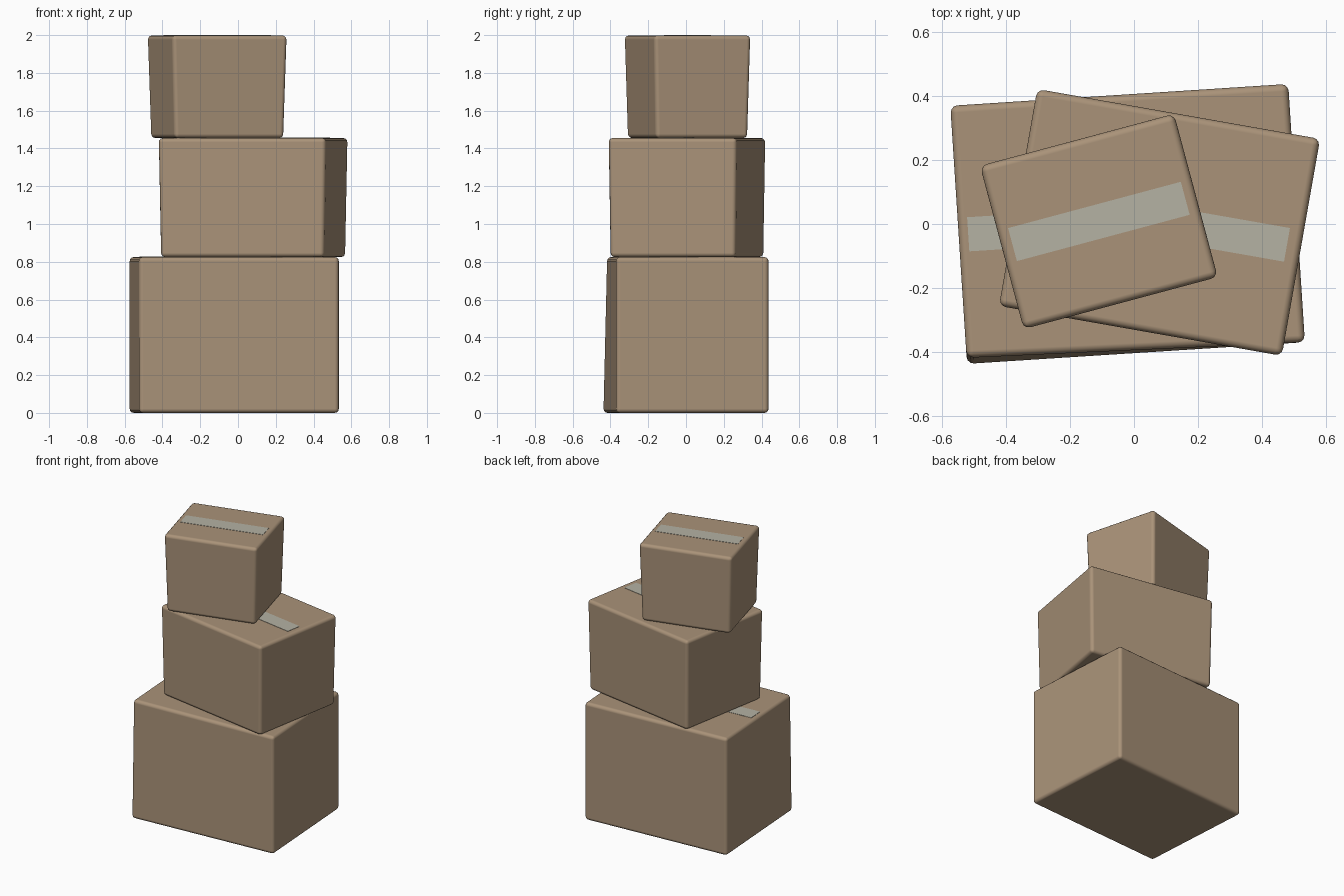
import bpy, bmesh, math
from mathutils import Matrix, Vector

if "Cube" in bpy.data.objects:
    bpy.data.objects.remove(bpy.data.objects["Cube"])


def material(name, rgb):
    m = bpy.data.materials.new(name)
    m.diffuse_color = (*rgb, 1)
    m.use_nodes = True
    m.node_tree.nodes["Principled BSDF"].inputs["Base Color"].default_value = m.diffuse_color
    return m


card = material("cardboard_brown", (0.40, 0.29, 0.19))
tape_grey = material("tape_grey", (0.46, 0.445, 0.37))


def block(name, size, centre, z0, angle, mat, taper=1.0, bevel=0.0, nudge=()):
    """Rotated block standing on z0; taper shrinks its base, nudge dents corners."""
    bm = bmesh.new()
    bmesh.ops.create_cube(bm, size=1)
    for v in bm.verts:
        sx, sy, sz = (1 if c > 0 else -1 for c in v.co)
        s = taper if sz < 0 else 1.0
        v.co = Vector((sx * size[0] / 2 * s, sy * size[1] / 2 * s, size[2] * (sz > 0)))
        for key, offset in nudge:
            if key == (sx, sy, sz):
                v.co += Vector(offset)
    if bevel:
        bmesh.ops.bevel(bm, geom=bm.edges[:], offset=bevel, segments=3,
                        profile=0.5, affect='EDGES')
    bm.transform(Matrix.Translation((*centre, z0)) @ Matrix.Rotation(math.radians(angle), 4, 'Z'))
    me = bpy.data.meshes.new(name)
    bm.to_mesh(me)
    bm.free()
    me.materials.append(mat)
    ob = bpy.data.objects.new(name, me)
    bpy.context.collection.objects.link(ob)
    if bevel:
        # rounded edges shade smooth while the panels stay flat
        for p in me.polygons:
            p.use_smooth = True
        wn = ob.modifiers.new("flat_panels", 'WEIGHTED_NORMAL')
        wn.weight = 100
    return ob


# name, size, centre, base height, turn, base taper, tape length, corner dents
boxes = [
    ("bottom", (1.06, 0.81, 0.825), (-0.02, 0.0), 0.0, 3.7, 1.0, 1.00,
     [((-1, -1, 1), (0.0, 0.02, 0.0))]),
    ("middle", (0.90, 0.69, 0.63), (0.08, 0.005), 0.825, -10.0, 0.975, 0.81, []),
    ("top", (0.63, 0.53, 0.543), (-0.11, 0.008), 1.455, 15.0, 0.95, 0.56, []),
]
for name, size, centre, z0, angle, taper, tape_len, dents in boxes:
    # carton
    block(name + "_box", size, centre, z0, angle, card, taper, 0.022, dents)
    # tape strip along the lid
    block(name + "_tape", (tape_len, 0.107, 0.004), centre,
          z0 + size[2] - 0.002, angle, tape_grey)
